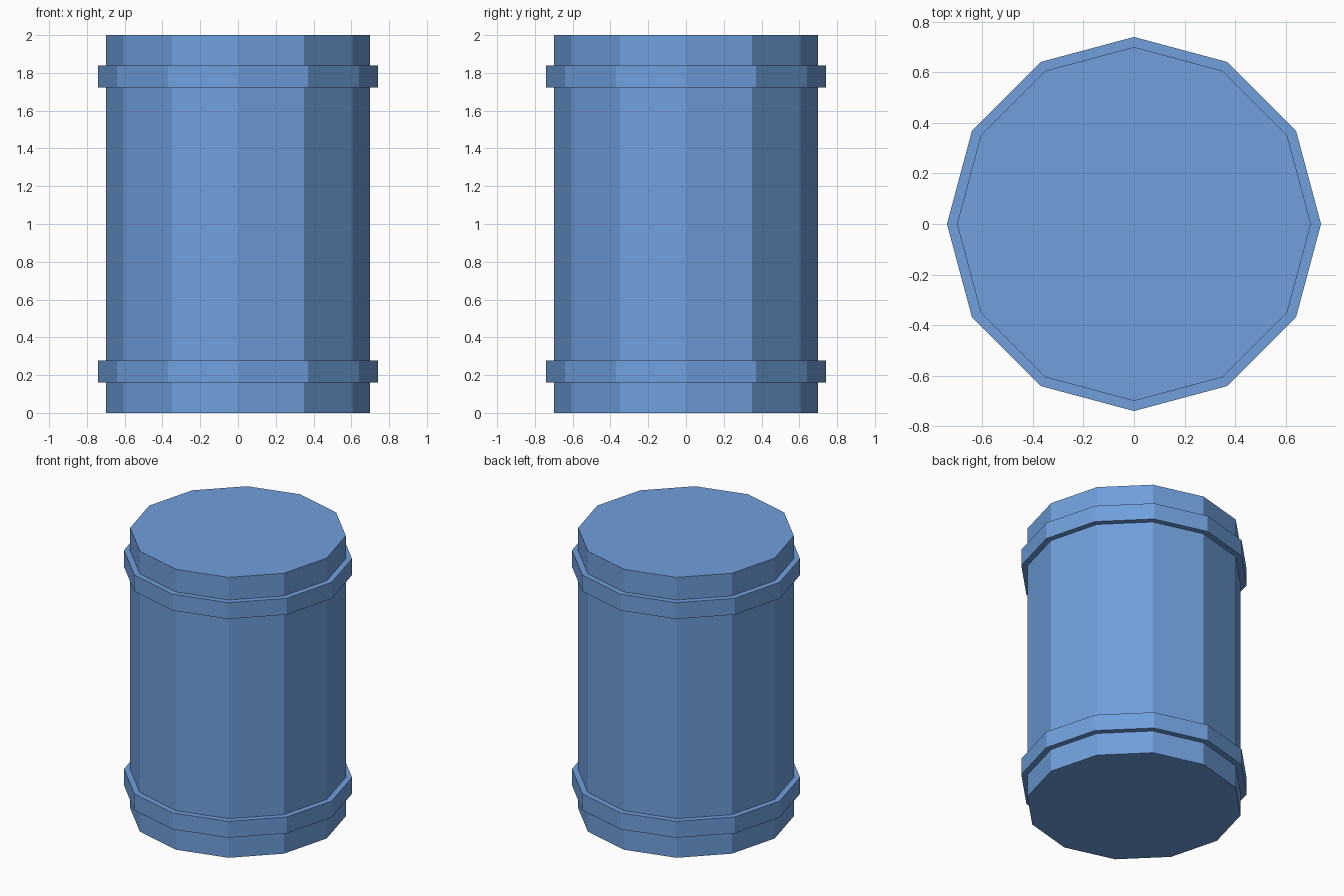
import bpy

if "Cube" in bpy.data.objects:
    bpy.data.objects.remove(bpy.data.objects["Cube"])

SIDES = 12
HEIGHT = 2.0
BODY_RADIUS = 0.70
BAND_RADIUS = 0.74
BAND_HEIGHT = 0.117
BAND_OFFSET = 0.22  # band centre, measured from either end

blue = bpy.data.materials.new("blue_paint")
blue.diffuse_color = (0.16, 0.35, 0.72, 1.0)
blue.use_nodes = True
blue.node_tree.nodes["Principled BSDF"].inputs["Base Color"].default_value = blue.diffuse_color


def drum(name, radius, height, z):
    """Flat-shaded twelve-sided prism with corners on the x and y axes."""
    bpy.ops.mesh.primitive_cylinder_add(
        vertices=SIDES, radius=radius, depth=height, location=(0, 0, z))
    obj = bpy.context.object
    obj.name = name
    obj.data.materials.append(blue)


# Barrel body
drum("barrel_body", BODY_RADIUS, HEIGHT, HEIGHT / 2)

# Raised hoops near both ends
drum("lower_band", BAND_RADIUS, BAND_HEIGHT, BAND_OFFSET)
drum("upper_band", BAND_RADIUS, BAND_HEIGHT, HEIGHT - BAND_OFFSET)
